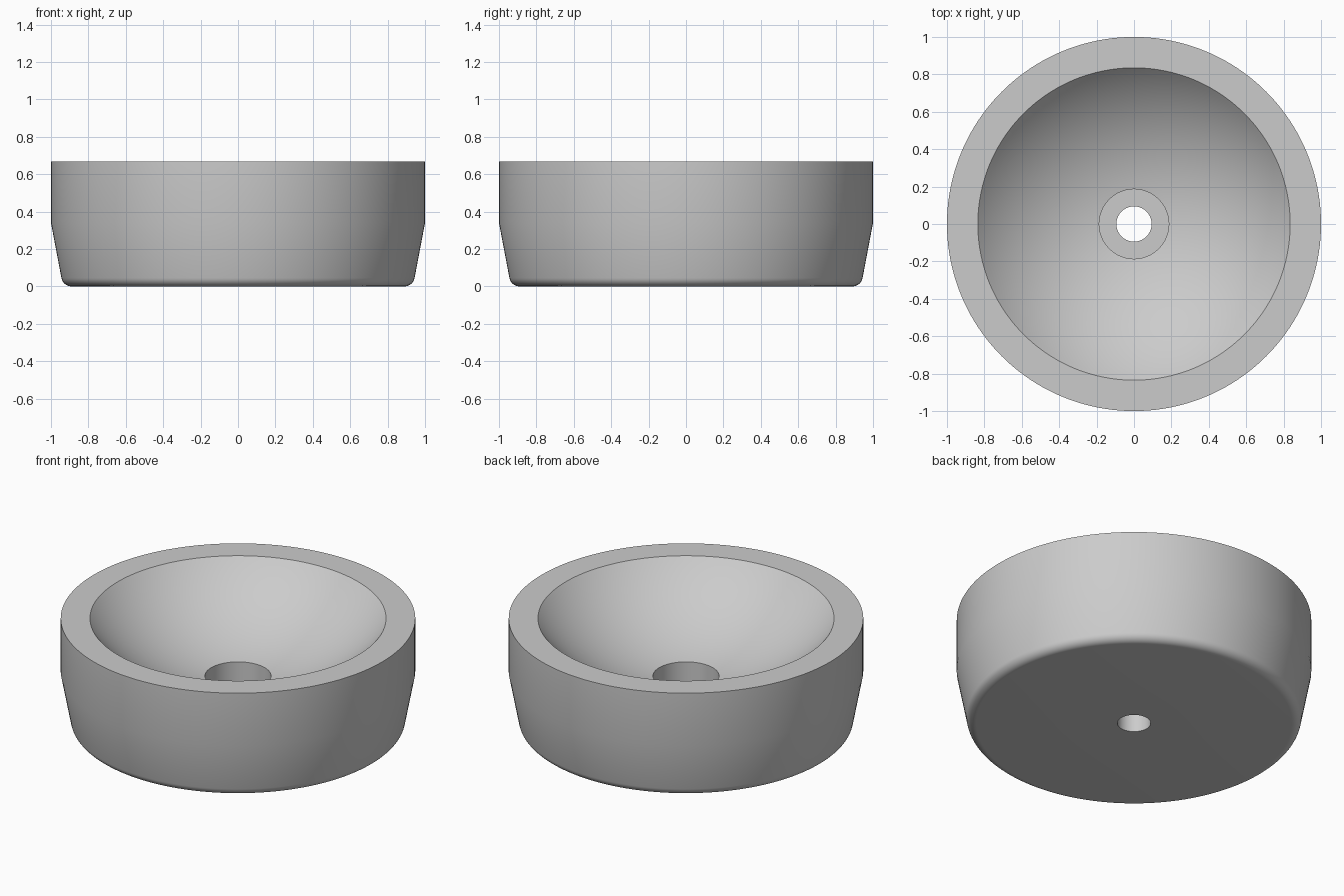
import bpy, bmesh
from math import sin, cos, asin, radians, sqrt

cube = bpy.data.objects.get("Cube")
if cube:
    bpy.data.objects.remove(cube, do_unlink=True)

SEGMENTS = 160
HEIGHT = 0.668
RIM_R, RECESS_R, HOLE_R = 0.835, 0.186, 0.094
RECESS_TOP, RECESS_FLOOR = 0.31, 0.13


def arc(cr, cz, radius, start, end, steps):
    """Points (r, z) along an arc, angles in radians from the +r axis."""
    angles = [start + (end - start) * i / steps for i in range(steps + 1)]
    return [(cr + radius * cos(a), cz + radius * sin(a)) for a in angles]


def lathe(name, profile, material):
    """Closed (r, z) profile turned around the z axis."""
    bm = bmesh.new()
    rings = []
    for r, z in profile:
        rings.append([bm.verts.new((r * cos(radians(360 * i / SEGMENTS)),
                                    r * sin(radians(360 * i / SEGMENTS)), z))
                      for i in range(SEGMENTS)])
    for low, high in zip(rings, rings[1:] + rings[:1]):
        for i in range(SEGMENTS):
            j = (i + 1) % SEGMENTS
            bm.faces.new((low[i], low[j], high[j], high[i]))
    bmesh.ops.recalc_face_normals(bm, faces=bm.faces)
    mesh = bpy.data.meshes.new(name)
    bm.to_mesh(mesh)
    bm.free()
    mesh.materials.append(material)
    obj = bpy.data.objects.new(name, mesh)
    bpy.context.collection.objects.link(obj)
    bpy.context.view_layer.objects.active = obj
    obj.select_set(True)
    bpy.ops.object.shade_smooth_by_angle(angle=radians(30))
    return obj


# Plain grey finish
grey = bpy.data.materials.new("light_grey")
grey.use_nodes = True
colour = (0.6, 0.6, 0.6, 1)
grey.diffuse_color = colour
grey.node_tree.nodes["Principled BSDF"].inputs["Base Color"].default_value = colour

# Outer wall: rounded foot, tapered lower part, straight upper part
outer = arc(0.89, 0.055, 0.055, radians(-90), radians(-10.5), 8)
outer += [(1, 0.34), (1, HEIGHT)]

# Inner bowl: spherical cap from the rim down to the drain recess
centre_z = ((RIM_R**2 + HEIGHT**2 - RECESS_R**2 - RECESS_TOP**2)
            / (2 * (HEIGHT - RECESS_TOP)))
bowl_r = sqrt(RIM_R**2 + (centre_z - HEIGHT)**2)
bowl = arc(0, centre_z, bowl_r, asin((HEIGHT - centre_z) / bowl_r),
           asin((RECESS_TOP - centre_z) / bowl_r), 24)

# Stepped drain
drain = [(RECESS_R, RECESS_FLOOR), (HOLE_R, RECESS_FLOOR), (HOLE_R, 0)]

lathe("basin", outer + bowl + drain, grey)
